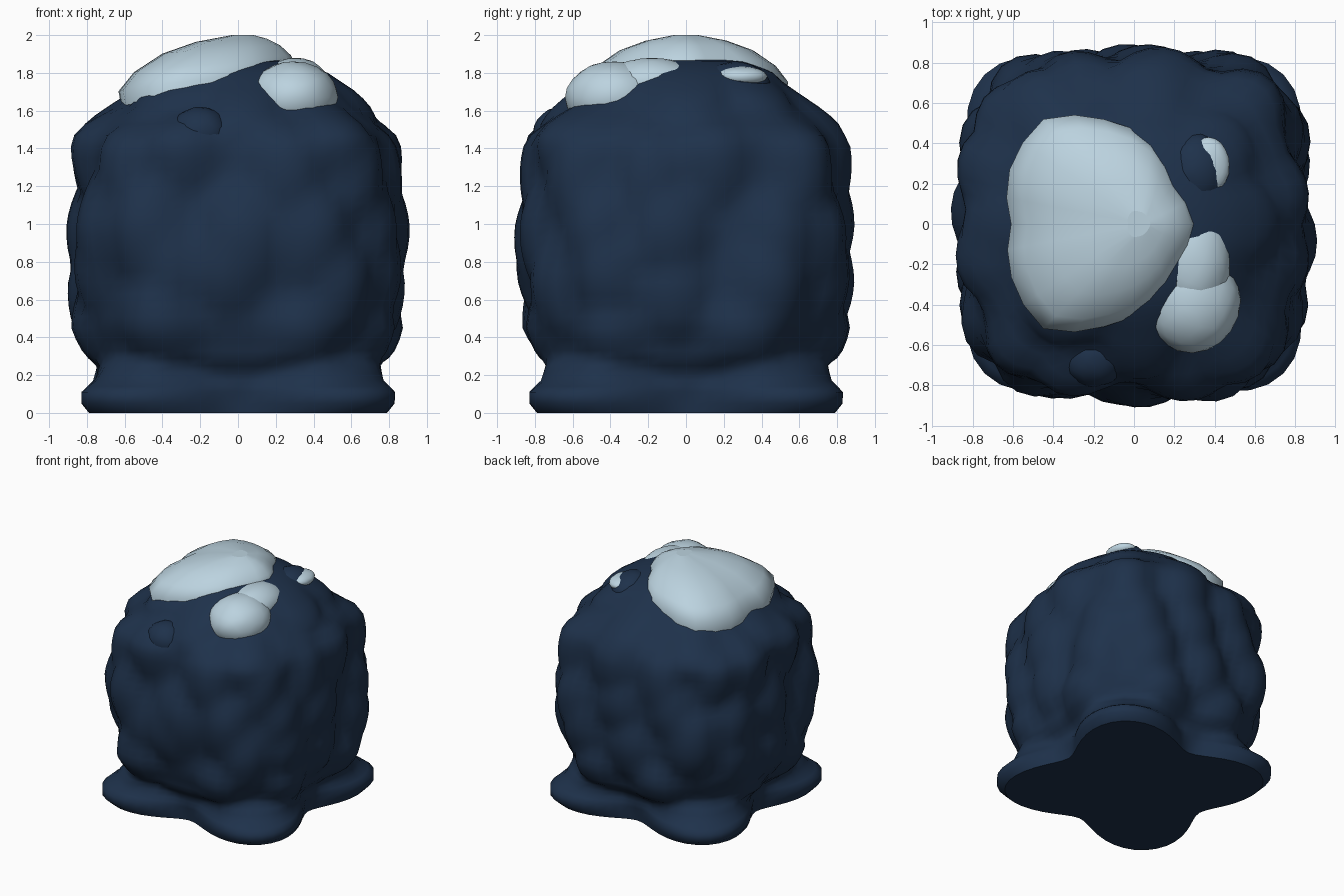
import bpy, bmesh, math, random
from mathutils import Vector

if "Cube" in bpy.data.objects:
    bpy.data.objects.remove(bpy.data.objects["Cube"])

random.seed(11)


def material(name, rgb):
    m = bpy.data.materials.new(name)
    m.diffuse_color = (*rgb, 1)
    m.use_nodes = True
    m.node_tree.nodes["Principled BSDF"].inputs["Base Color"].default_value = m.diffuse_color
    return m


NAVY = material("dark blue rock", (0.013, 0.031, 0.070))
SNOW = material("pale snow", (0.50, 0.65, 0.74))

# Height, half width and squareness of the rock
PROFILE = [(0.00, 0.66, 2.2), (0.20, 0.70, 2.6), (0.30, 0.81, 2.9), (0.45, 0.87, 3.1),
           (0.70, 0.885, 3.2), (1.00, 0.88, 3.3), (1.20, 0.865, 3.2), (1.45, 0.86, 3.0),
           (1.53, 0.80, 2.7), (1.62, 0.70, 2.5), (1.71, 0.60, 2.3), (1.80, 0.48, 2.1),
           (1.86, 0.33, 2.0), (1.89, 0.12, 2.0)]
# Height and reach of the corner feet
FOOT = [(0.0, 1.00), (0.05, 1.06), (0.11, 1.06), (0.17, 0.97), (0.25, 0.93), (0.33, 0.88)]


def between(table, z):
    for lo, hi in zip(table, table[1:]):
        if z <= hi[0]:
            t = (z - lo[0]) / (hi[0] - lo[0])
            return [p + t * (q - p) for p, q in zip(lo[1:], hi[1:])]
    return table[-1][1:]


def reach(a, z):
    """Radius of the smooth rock in direction a at height z."""
    w, n = between(PROFILE, z)
    r = w / (abs(math.cos(a)) ** n + abs(math.sin(a)) ** n) ** (1 / n)
    if z < FOOT[-1][0]:
        lobe = (0.5 - 0.5 * math.cos(4 * a)) ** 0.9
        tip = between(FOOT, z)[0]
        r = max(r, 0.66 + (tip - 0.66) * lobe)
    return r


def on_rock(a, z):
    r = reach(a, z)
    return Vector((r * math.cos(a), r * math.sin(a), z))


# Centres of the rounded bulges, in staggered jittered rows
BULGES = []
for row, (z, count) in enumerate([(0.34, 8), (0.70, 12), (1.02, 12), (1.33, 12), (1.62, 8)]):
    for k in range(count):
        a = 2 * math.pi * (k + 0.5 * (row in (0, 3))) / count
        a += random.uniform(-0.12, 0.12)
        BULGES.append((on_rock(a, z + random.uniform(-0.11, 0.11)), random.uniform(0.0, 0.03)))


def bulge(p):
    """Rounded swelling around the nearest bulge centre, creased between them."""
    best = -1.0
    for c, up in BULGES:
        d = p - c
        d2 = d.x ** 2 + d.y ** 2 + (0.75 * d.z) ** 2
        best = max(best, up - 1.6 * d2)
    return max(best, -0.075)


def finish(bm, name, mat):
    bmesh.ops.recalc_face_normals(bm, faces=bm.faces[:])
    me = bpy.data.meshes.new(name)
    bm.to_mesh(me)
    bm.free()
    me.materials.append(mat)
    for p in me.polygons:
        p.use_smooth = len(p.vertices) < 5
    ob = bpy.data.objects.new(name, me)
    bpy.context.collection.objects.link(ob)
    return ob


def loft(name, rings, mat):
    """Join rings of points from bottom to top and close both ends."""
    bm = bmesh.new()
    loops = [[bm.verts.new(p) for p in ring] for ring in rings]
    n = len(loops[0])
    for lo, hi in zip(loops, loops[1:]):
        for i in range(n):
            j = (i + 1) % n
            bm.faces.new((lo[i], lo[j], hi[j], hi[i]))
    bm.faces.new(loops[0])
    bm.faces.new(loops[-1])
    return finish(bm, name, mat)


def lump(name, centre, radii, mat, rough=0.04):
    """Roughened, squashed ball."""
    bm = bmesh.new()
    bmesh.ops.create_icosphere(bm, subdivisions=3, radius=1)
    for v in bm.verts:
        k = 1 + random.uniform(-rough, rough) * 0.5
        v.co = Vector([c * r * k for c, r in zip(v.co, radii)]) + Vector(centre)
    return finish(bm, name, mat)


# Lumpy rock with four spreading feet
SEG = 72
heights = [0.0, 0.05, 0.11, 0.14, 0.17, 0.21, 0.25, 0.29, 0.33]
heights += [0.39 + 0.06 * i for i in range(19)]
heights += [1.53, 1.575, 1.62, 1.665, 1.71, 1.755, 1.80, 1.83, 1.86, 1.89]
rings = []
for z in heights:
    ring = []
    for i in range(SEG):
        a = 2 * math.pi * i / SEG
        p = on_rock(a, z)
        fade = min(1, max(0.15, (z - 0.1) / 0.25)) * min(1, max(0.0, (1.86 - z) / 0.25))
        r = math.hypot(p.x, p.y) + fade * bulge(p)
        ring.append((r * math.cos(a), r * math.sin(a), z))
    rings.append(ring)
loft("rock", rings, NAVY)

# Rock knobs near the top
lump("top_knob", (0.31, 0.26, 1.72), (0.16, 0.19, 0.14), NAVY)
lump("front_knob", (-0.20, -0.66, 1.48), (0.16, 0.15, 0.14), NAVY)

# Main snow cap: outline radius every 30 degrees, domed towards a peak
OUTLINE = [0.46, 0.41, 0.47, 0.52, 0.60, 0.54, 0.46, 0.53, 0.60, 0.51, 0.46, 0.43]
cap = []
for t, drop in [(0.96, 1.5), (1.0, 1.0), (0.88, 0.66), (0.66, 0.33), (0.40, 0.12), (0.12, 0.0)]:
    ring = []
    for i in range(24):
        a = math.pi * i / 12
        r = t * (OUTLINE[i // 2] + OUTLINE[((i + 1) // 2) % 12]) / 2
        c = math.cos(a)
        edge = 0.23 - 0.07 * c
        ring.append((-0.15 + 0.2 * (1 - min(1, t)) + r * c, r * math.sin(a), 2.0 - drop * edge))
    cap.append(ring)
loft("snow_cap", cap, SNOW)

# Tongue of snow running down the front right, and a sliver on the knob
lump("snow_tongue_top", (0.30, -0.18, 1.74), (0.18, 0.26, 0.14), SNOW)
lump("snow_tongue", (0.29, -0.38, 1.67), (0.24, 0.26, 0.19), SNOW)
lump("snow_sliver", (0.37, 0.29, 1.78), (0.105, 0.14, 0.055), SNOW)
